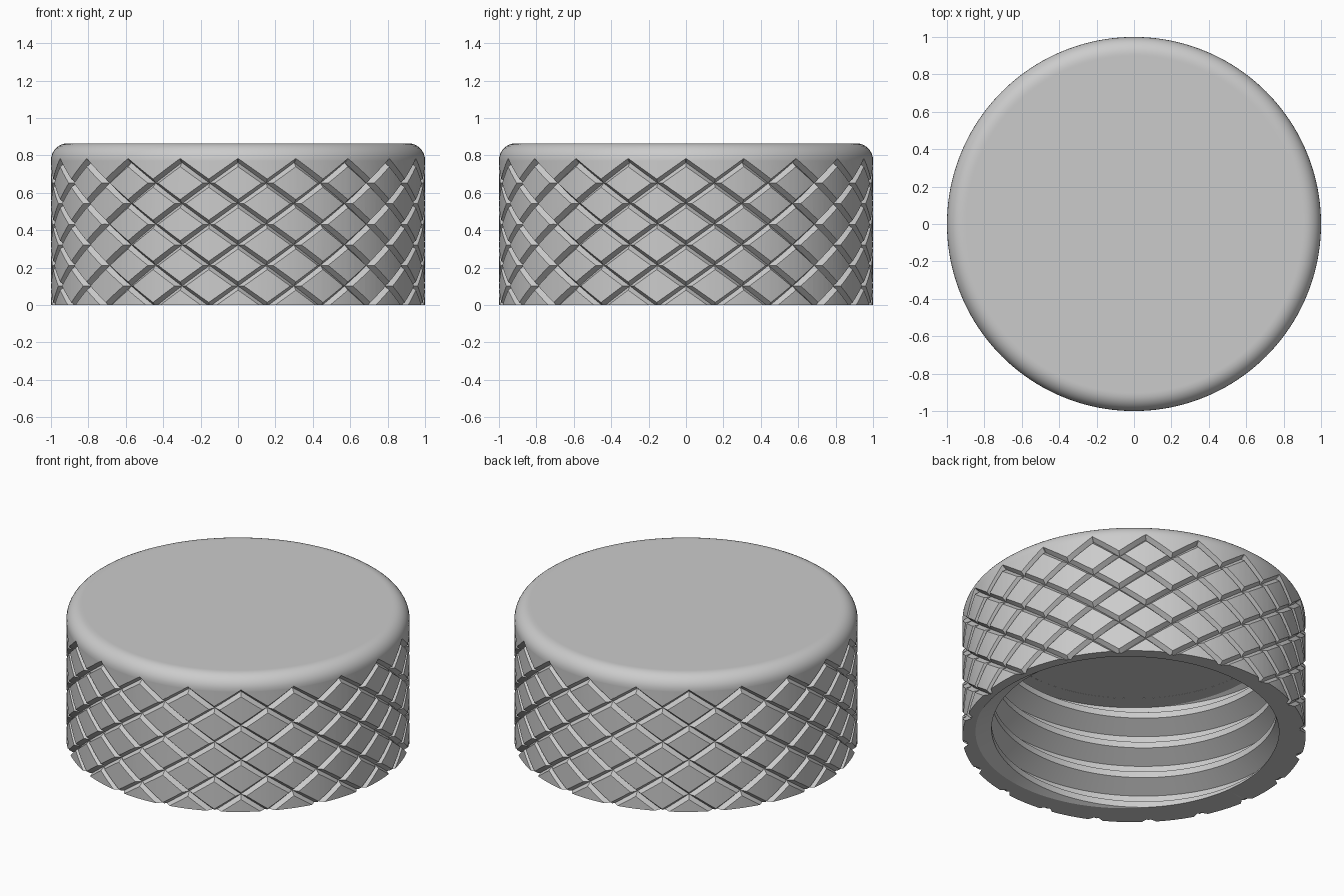
import bpy
import bmesh
from math import sin, cos, pi

old = bpy.data.objects.get("Cube")
if old:
    bpy.data.objects.remove(old, do_unlink=True)

RADIUS, HEIGHT, FILLET = 1.0, 0.865, 0.09
BORE, CEILING = 0.83, 0.735
SEGMENTS = 160
STEP = 2 * pi / SEGMENTS

grey = bpy.data.materials.new("satin_grey")
grey.use_nodes = True
grey.diffuse_color = (0.6, 0.6, 0.6, 1)
grey.node_tree.nodes["Principled BSDF"].inputs["Base Color"].default_value = (0.6, 0.6, 0.6, 1)


def finish(bm, name):
    """Turn a bmesh into a linked object with outward normals."""
    bmesh.ops.recalc_face_normals(bm, faces=bm.faces)
    mesh = bpy.data.meshes.new(name)
    bm.to_mesh(mesh)
    bm.free()
    obj = bpy.data.objects.new(name, mesh)
    bpy.context.collection.objects.link(obj)
    mesh.materials.append(grey)
    return obj


def sweep(bm, section, path, closed=False):
    """Sweep an (r, z) section along (angle, rise) stations around the z axis."""
    rings = [[bm.verts.new((r * cos(a), r * sin(a), z + rise)) for r, z in section]
             for a, rise in path]
    pairs = list(zip(rings, rings[1:]))
    if closed:
        pairs.append((rings[-1], rings[0]))
    n = len(section)
    for one, two in pairs:
        for i in range(n):
            j = (i + 1) % n
            bm.faces.new((one[i], one[j], two[j], two[i]))
    if not closed:
        bm.faces.new(rings[0])
        bm.faces.new(rings[-1])


def cut(target, cutter):
    """Subtract the cutter from the target and discard it."""
    cutter.hide_render = True
    bpy.context.view_layer.objects.active = target
    for solver in ("MANIFOLD", "EXACT"):
        before = len(target.data.vertices)
        mod = target.modifiers.new("cut", 'BOOLEAN')
        mod.operation = 'DIFFERENCE'
        mod.solver = solver
        mod.object = cutter
        bpy.ops.object.modifier_apply(modifier=mod.name)
        if len(target.data.vertices) != before:
            break
    bpy.data.objects.remove(cutter, do_unlink=True)


# Cap body: hollow lathe with a rounded top edge
shoulder = HEIGHT - FILLET
profile = [(0, CEILING), (BORE, CEILING), (BORE, 0), (RADIUS, 0), (RADIUS, shoulder - 0.003)]
for i in range(9):
    a = i * pi / 16
    profile.append((RADIUS - FILLET + FILLET * cos(a), shoulder + FILLET * sin(a)))
profile += [(RADIUS - FILLET - 0.01, HEIGHT), (0, HEIGHT)]
bm = bmesh.new()
sweep(bm, profile, [(i * STEP, 0) for i in range(SEGMENTS)], closed=True)
bmesh.ops.remove_doubles(bm, verts=bm.verts, dist=1e-5)
# The lathe leaves collapsed faces along the axis
axis_edges = [e for e in bm.edges if all(v.co.xy.length < 1e-4 for v in e.verts)]
bmesh.ops.delete(bm, geom=axis_edges, context='EDGES')
cap = finish(bm, "knurled_cap")

# Knurling: two mirrored sets of V grooves meeting in points below the shoulder
COUNT, TIP, DROP = 20, 0.762, 0.22
pitch = 2 * pi / COUNT
slope = DROP / pitch
vee = [(RADIUS - 0.03, 0), (RADIUS + 0.015, 0.033), (RADIUS + 0.015, -0.033)]
for side in (1, -1):
    bm = bmesh.new()
    for k in range(COUNT):
        start = k * pitch - pi / 2
        turns = [-0.002] + [i * STEP for i in range(1, 31)]
        sweep(bm, vee, [(start + side * t, TIP - slope * t) for t in turns])
    cut(cap, finish(bm, "knurl_cutter"))

# Internal thread: a right-handed helical groove with steep flanks and narrow flats
LEAD, DEPTH, ROOT = 0.2, 0.108, 0.018
mouth = ROOT + DEPTH * 0.577
groove = [(BORE - 0.05, -mouth), (BORE, -mouth), (BORE + DEPTH, -ROOT),
          (BORE + DEPTH, ROOT), (BORE, mouth), (BORE - 0.05, mouth)]
bm = bmesh.new()
turns = [(i + 0.5) * STEP for i in range(-SEGMENTS, 5 * SEGMENTS)]
sweep(bm, groove, [(pi / 4 + t, 0.02 + LEAD * t / (2 * pi)) for t in turns])
# Stop the groove level with the ceiling
sliced = bmesh.ops.bisect_plane(bm, geom=bm.verts[:] + bm.edges[:] + bm.faces[:], dist=1e-6,
                                plane_co=(0, 0, CEILING - 0.0005), plane_no=(0, 0, 1),
                                clear_outer=True)
rim = [e for e in sliced["geom_cut"] if isinstance(e, bmesh.types.BMEdge)]
bmesh.ops.edgeloop_fill(bm, edges=rim)
cut(cap, finish(bm, "thread_cutter"))

# Smooth round surfaces, crisp groove edges
bpy.ops.object.select_all(action='DESELECT')
cap.select_set(True)
bpy.context.view_layer.objects.active = cap
bpy.ops.object.shade_smooth_by_angle(angle=pi / 6.5)
